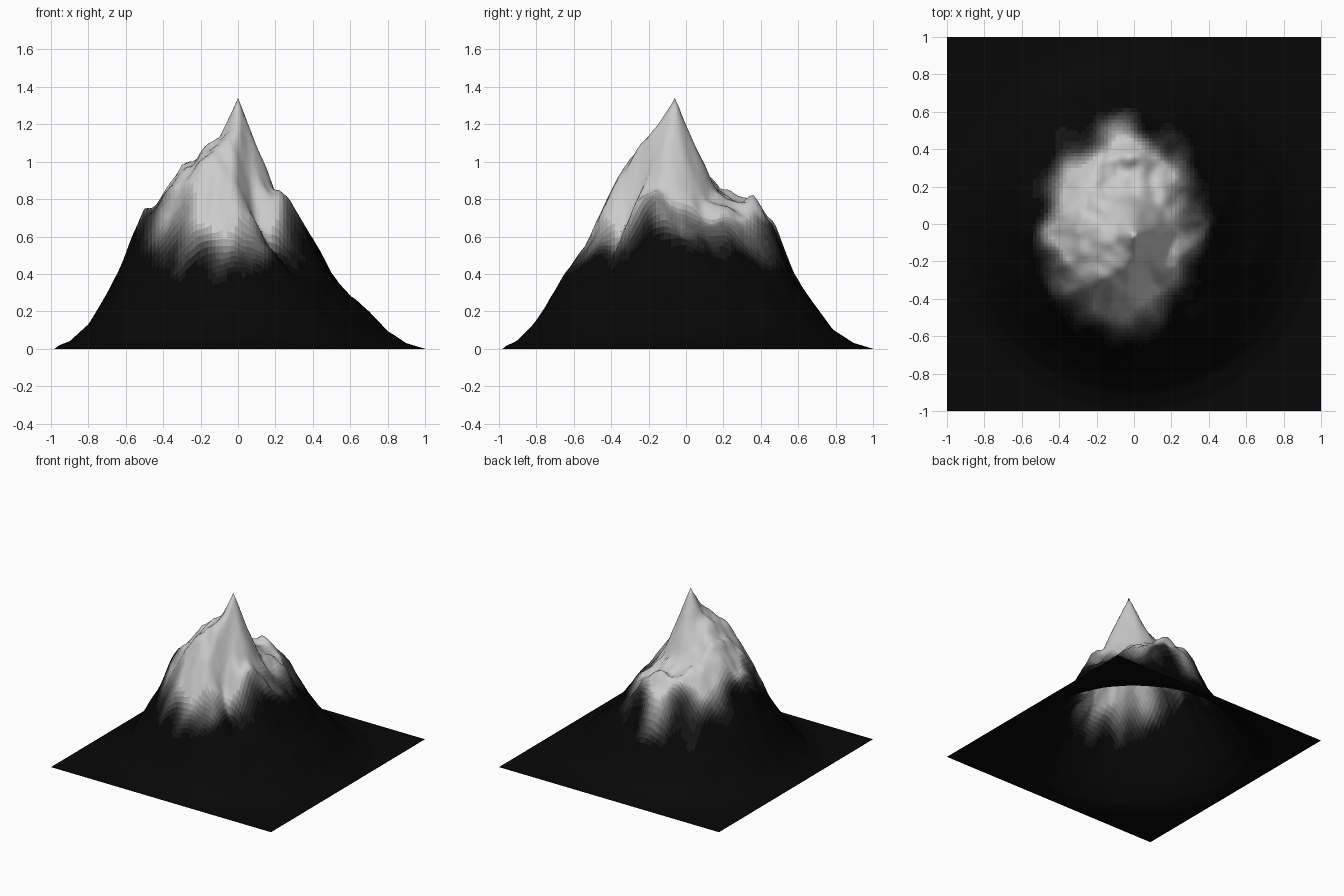
import bpy, bmesh, math
from mathutils import Vector, noise

if "Cube" in bpy.data.objects:
    bpy.data.objects.remove(bpy.data.objects["Cube"])

N = 100        # grid divisions
BANDS = 20     # grey tones from foot to snow
PEAK = 1.34

# Height every 0.1 from the peak outwards, one row per 30 degrees from +x
SPOKES = [
    (1.08, .84, .66, .60, .40, .28, .20, .09, .03),
    (1.06, .80, .66, .56, .42, .29, .19, .09, .03),
    (1.05, .82, .72, .70, .54, .37, .24, .11, .03),
    (1.10, .84, .79, .78, .69, .40, .24, .10, .03),
    (1.10, .92, .80, .80, .66, .44, .26, .11, .03),
    (1.10, 1.0, .95, .78, .62, .45, .29, .13, .04),
    (1.12, 1.03, 1.0, .83, .74, .50, .29, .13, .04),
    (1.12, 1.06, .92, .84, .70, .45, .28, .13, .04),
    (1.18, 1.10, 1.02, .84, .64, .43, .27, .13, .03),
    (1.20, 1.08, .92, .76, .58, .42, .29, .14, .04),
    (1.12, .88, .66, .50, .40, .37, .25, .12, .03),
    (1.12, .88, .83, .58, .44, .30, .20, .10, .03),
]


def along(row, r):
    pts = (PEAK,) + row + (0, 0)
    i = min(int(r * 10), 9)
    f = min(r * 10 - i, 1)
    return pts[i] * (1 - f) + pts[i + 1] * f


def height(x, y):
    r0 = min(math.hypot(x, y) / 0.98, 1)
    if r0 >= 1:
        return 0
    px, py = x, y + 0.06 * (1 - r0)
    if abs(x) < 1e-4 and abs(y + 0.06) < 1e-4:
        return PEAK
    # small sideways wobble makes the ridges irregular
    r = math.hypot(px, py)
    wob = 0.25 * noise.noise(Vector((x * 5, y * 5, 3)))
    a = (math.degrees(math.atan2(py, px) + wob) % 360) / 30
    i = int(a) % 12
    f = a - int(a)
    h = along(SPOKES[i], r) * (1 - f) + along(SPOKES[(i + 1) % 12], r) * f
    rough = 0.05 * noise.noise(Vector((x * 7, y * 7, 1))) \
        + 0.025 * noise.noise(Vector((x * 15, y * 15, 5)))
    return max(0, h + rough * min(h * 1.3, 1) * min(r * 5, 1))


def tone(x, y):
    d = math.hypot((x + 0.07) / 0.46, (y + 0.02) / 0.62)
    d += 0.16 * noise.noise(Vector((x * 6, y * 6, 9)))
    t = max(0, min(1, (1.06 - d) / 0.45))
    return t * t * (3 - 2 * t)


# Terrain sheet
bm = bmesh.new()
bmesh.ops.create_grid(bm, x_segments=N, y_segments=N, size=1)
for v in bm.verts:
    v.co.z = height(v.co.x, v.co.y)
for f in bm.faces:
    c = f.calc_center_median()
    f.material_index = round(tone(c.x, c.y) * (BANDS - 1))
    f.smooth = True
mesh = bpy.data.meshes.new("mountain")
bm.to_mesh(mesh)
bm.free()

# Dark foot blending to a pale summit
for k in range(BANDS):
    g = (0.06 + 0.84 * k / (BANDS - 1)) ** 2.2
    mat = bpy.data.materials.new(f"rock_tone_{k}")
    mat.diffuse_color = (g, g, g, 1)
    mat.use_nodes = True
    mat.node_tree.nodes["Principled BSDF"].inputs["Base Color"].default_value = mat.diffuse_color
    mesh.materials.append(mat)

mountain = bpy.data.objects.new("mountain", mesh)
bpy.context.collection.objects.link(mountain)
